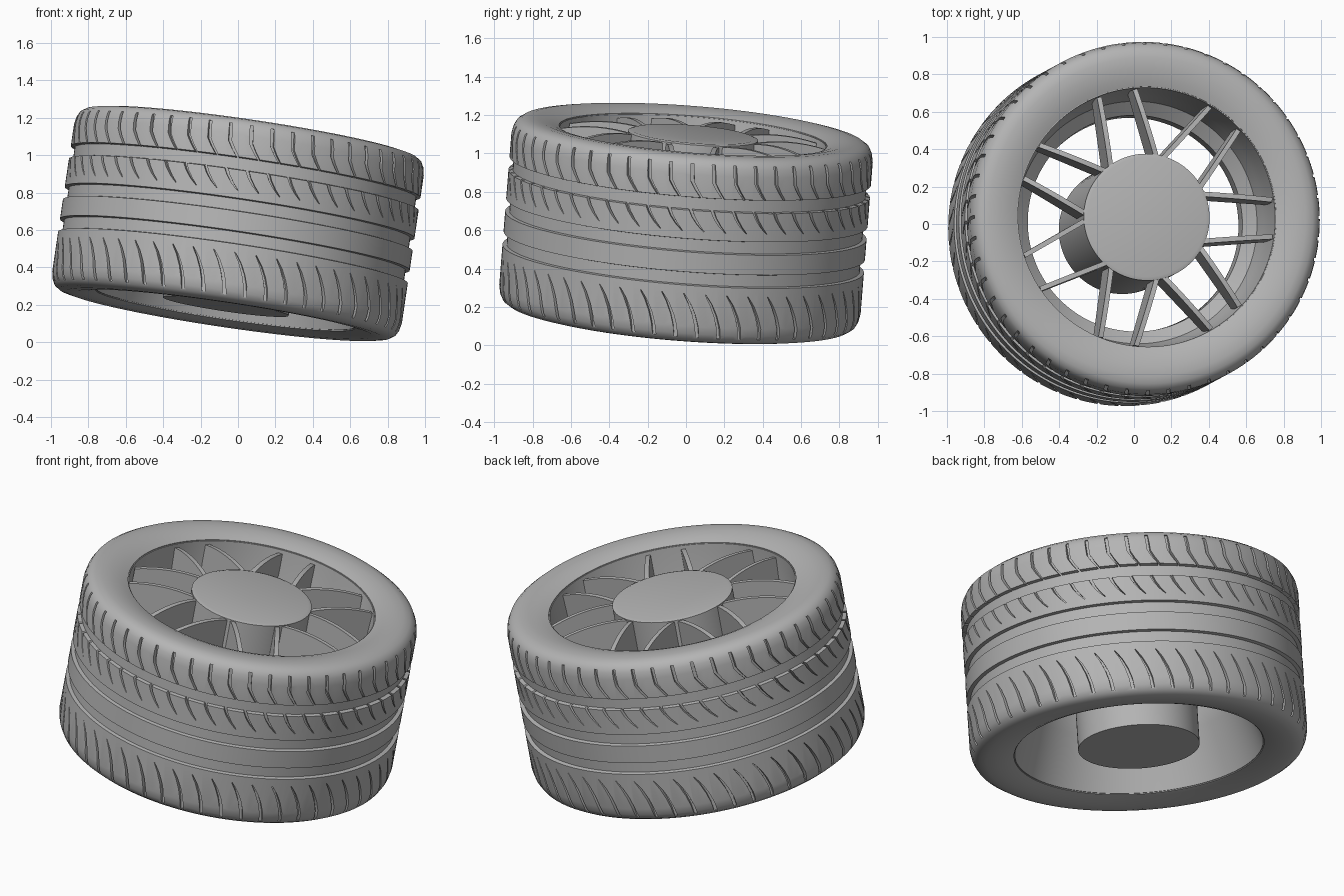
import bpy, bmesh
from math import cos, sin, pi, radians
from mathutils import Vector, Matrix

if "Cube" in bpy.data.objects:
    bpy.data.objects.remove(bpy.data.objects["Cube"])

grey = bpy.data.materials.new("wheel grey")
grey.use_nodes = True
grey.diffuse_color = (0.46, 0.46, 0.46, 1)
grey.node_tree.nodes["Principled BSDF"].inputs["Base Color"].default_value = grey.diffuse_color

# The whole wheel leans: its own axis becomes this direction
axis = Vector((0.148, 0.08, 1)).normalized()
lean = Matrix.Translation((0, 0, 0.635)) @ Vector((0, 0, 1)).rotation_difference(axis).to_matrix().to_4x4()


def polar(r, a, z):
    return Vector((r * cos(a), r * sin(a), z))


def make(name, bm):
    bmesh.ops.recalc_face_normals(bm, faces=bm.faces)
    mesh = bpy.data.meshes.new(name)
    bm.to_mesh(mesh)
    bm.free()
    mesh.materials.append(grey)
    ob = bpy.data.objects.new(name, mesh)
    bpy.context.collection.objects.link(ob)
    ob.matrix_world = lean
    return ob


def smooth(ob, angle=30):
    bpy.ops.object.select_all(action="DESELECT")
    ob.select_set(True)
    bpy.context.view_layer.objects.active = ob
    bpy.ops.object.shade_smooth_by_angle(angle=radians(angle))


def lathe(name, profile, steps=160, closed=True):
    """Spin (radius, height) points; a radius of 0 becomes a pole."""
    bm = bmesh.new()
    rings = []
    for r, z in profile:
        if r == 0:
            rings.append([bm.verts.new((0, 0, z))] * steps)
        else:
            rings.append([bm.verts.new(polar(r, 2 * pi * i / steps, z)) for i in range(steps)])
    pairs = list(zip(rings, rings[1:]))
    if closed:
        pairs.append((rings[-1], rings[0]))
    for a, b in pairs:
        for i in range(steps):
            j = (i + 1) % steps
            bm.faces.new(dict.fromkeys((a[i], a[j], b[j], b[i])))
    return make(name, bm)


def strip(bm, sections):
    """Skin a closed bar through four-cornered sections."""
    loops = [[bm.verts.new(p) for p in s] for s in sections]
    for a, b in zip(loops, loops[1:]):
        for i in range(4):
            j = (i + 1) % 4
            bm.faces.new((a[i], a[j], b[j], b[i]))
    bm.faces.new(loops[0])
    bm.faces.new(loops[-1])


# Tyre: rounded shoulders and three ring grooves
R, DEPTH = 0.945, 0.022
shoulder = [(0.70, 0.465), (0.74, 0.48), (0.80, 0.492), (0.855, 0.494), (0.895, 0.486),
            (0.922, 0.468), (0.937, 0.44), (R, 0.40)]
profile = list(shoulder)
for top, bottom in ((0.28, 0.21), (0.06, -0.01), (-0.115, -0.185)):
    profile += [(R, top), (R - DEPTH, top - 0.004), (R - DEPTH, bottom + 0.004), (R, bottom)]
profile += [(r, -z) for r, z in reversed(shoulder)]
tyre = lathe("tyre", profile)

# Tread slits: paths of (height, angle offset, half width), repeated round the tyre
rows = [
    [(0.455, -0.01, 0.009), (0.36, 0.0, 0.009), (0.32, 0.025, 0.008), (0.275, 0.06, 0.006)],
    [(0.215, 0.0, 0.009), (0.175, 0.02, 0.008), (0.135, 0.05, 0.006), (0.10, 0.085, 0.002)],
    [(-0.23, 0.0, 0.002), (-0.28, 0.035, 0.006), (-0.34, 0.065, 0.008),
     (-0.40, 0.085, 0.009), (-0.46, 0.095, 0.009)],
]
COUNT = 52
bm = bmesh.new()
for k in range(COUNT):
    start = 2 * pi * k / COUNT + 0.013
    for path in rows:
        strip(bm, [[polar(r, start + a + s * w, z) for r, s in
                    ((0.919, -1), (0.919, 1), (0.98, 1), (0.98, -1))] for z, a, w in path])
cutter = make("slit_cutter", bm)
cutter.hide_render = True
cut = tyre.modifiers.new("slits", "BOOLEAN")
cut.operation = "DIFFERENCE"
cut.solver = "EXACT"
cut.object = cutter
bpy.context.view_layer.objects.active = tyre
bpy.ops.object.modifier_apply(modifier=cut.name)
bpy.data.objects.remove(cutter)
smooth(tyre)

# Rim barrel: narrows to a waist, then flares to the open back
smooth(lathe("rim_barrel", [
    (0.695, 0.46), (0.685, 0.30), (0.67, 0.20), (0.65, 0.10), (0.58, 0.04), (0.575, -0.07),
    (0.60, -0.16), (0.635, -0.27), (0.67, -0.38), (0.695, -0.46), (0.72, -0.46), (0.72, 0.46)]))

# Hub: long drum with a shallow dished cap
smooth(lathe("hub", [(0, 0.445), (0.32, 0.472), (0.34, 0.465), (0.34, -0.45), (0, -0.45)],
             steps=96, closed=False))

# Spokes: seven V pairs of deep blades with gently arched tops
bm = bmesh.new()
for k in range(7):
    mid = pi + 2 * pi * k / 7
    for side in (-1, 1):
        inner = polar(0.32, mid + side * 0.04, 0)
        outer = polar(0.69, mid + side * 0.305, 0)
        across = (outer - inner).cross(Vector((0, 0, 1))).normalized() * 0.013
        sections = []
        for i in range(9):
            t = i / 8
            p = inner.lerp(outer, t)
            high = Vector((0, 0, 0.455 - 0.015 * t + 0.09 * t * (1 - t)))
            low = Vector((0, 0, 0.20 + 0.04 * t))
            sections.append([p - across + low, p + across + low, p + across + high, p - across + high])
        strip(bm, sections)
smooth(make("spokes", bm))
